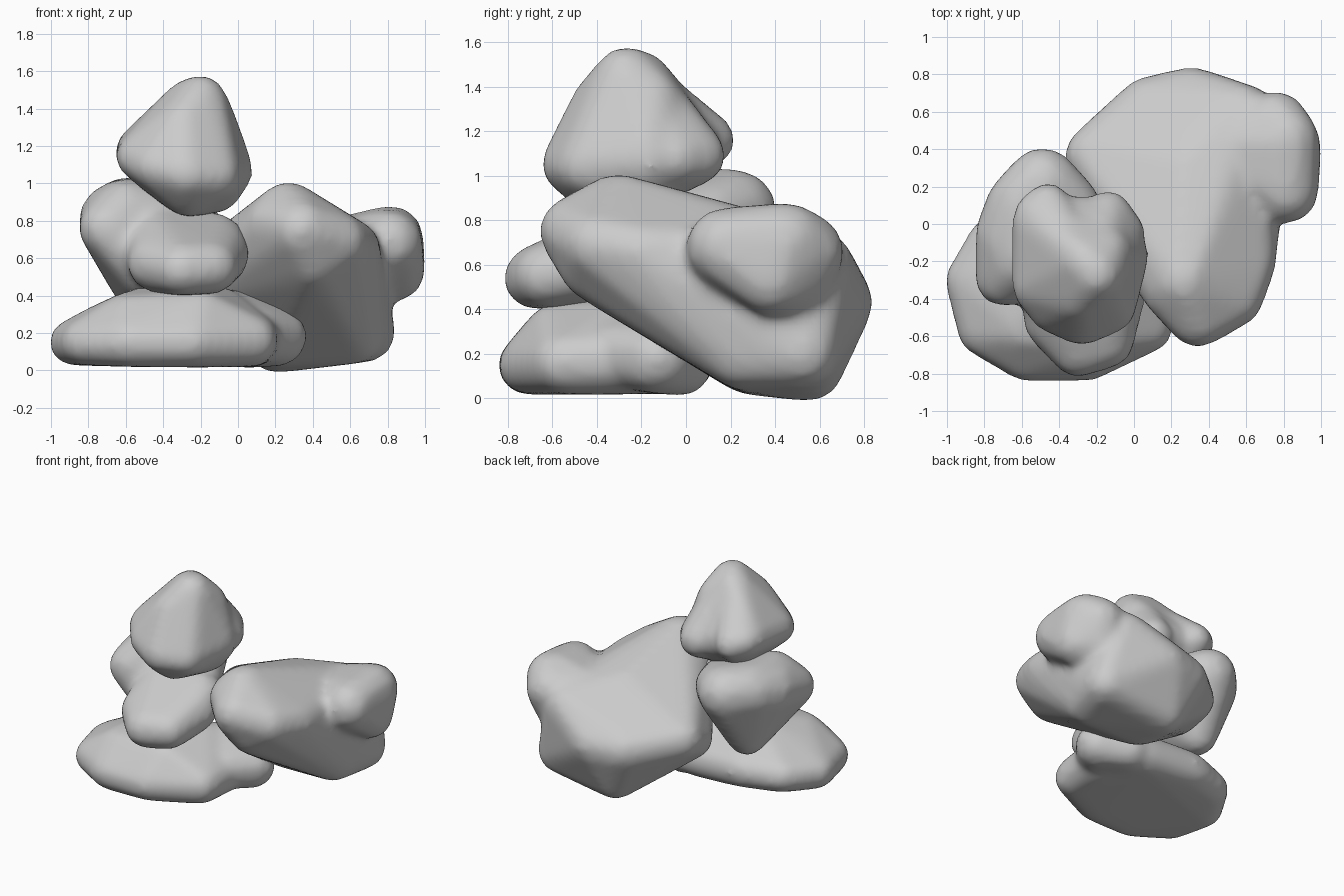
import bpy, bmesh
from mathutils import Euler, Vector

GROW = 0.015  # makes up for what the softening takes away

# directions on a unit ball, reused for every ball
ball_bm = bmesh.new()
bmesh.ops.create_icosphere(ball_bm, subdivisions=2, radius=1.0)
BALL = [v.co.copy() for v in ball_bm.verts]
ball_bm.free()


def rock(name, lobes, voxel=0.026, smooth=14):
    """Each lobe is the hull of small balls (x, y, z, r); lobes are fused and softened."""
    mesh = bpy.data.meshes.new(name)
    for balls in lobes:
        bm = bmesh.new()
        for i, (x, y, z, r) in enumerate(balls):
            turn = Euler((0.37 * i + 0.1, 0.53 * i + 0.2, 0.71 * i)).to_matrix()
            for d in BALL:
                bm.verts.new(Vector((x, y, z)) + turn @ d * (r + GROW))
        bmesh.ops.convex_hull(bm, input=bm.verts[:])
        bmesh.ops.delete(bm, geom=[v for v in bm.verts if not v.link_faces], context='VERTS')
        bmesh.ops.recalc_face_normals(bm, faces=bm.faces[:])
        bm.from_mesh(mesh)
        bm.to_mesh(mesh)
        bm.free()
    ob = bpy.data.objects.new(name, mesh)
    bpy.context.collection.objects.link(ob)
    m = ob.modifiers.new("fuse", 'REMESH')
    m.mode, m.voxel_size, m.use_smooth_shade = 'VOXEL', voxel, True
    s = ob.modifiers.new("soften", 'SMOOTH')
    s.factor, s.iterations = 0.5, smooth
    return ob


# flat stone at the bottom, with a small lobe on the right
rock("base_stone", [
    [(-0.89, -0.30, 0.15, 0.11), (-0.82, -0.58, 0.15, 0.11), (-0.58, -0.71, 0.15, 0.12),
     (-0.25, -0.71, 0.15, 0.12), (0.07, -0.55, 0.16, 0.13), (0.08, -0.30, 0.17, 0.14),
     (-0.60, -0.56, 0.27, 0.13), (-0.20, -0.58, 0.29, 0.13), (-0.45, -0.25, 0.31, 0.14),
     (-0.10, -0.25, 0.30, 0.14), (-0.76, -0.08, 0.17, 0.11), (-0.50, 0.00, 0.18, 0.12),
     (-0.08, -0.02, 0.16, 0.13), (-0.74, -0.38, 0.22, 0.12)],
    [(0.21, -0.13, 0.18, 0.15), (-0.05, -0.15, 0.28, 0.15), (0.03, -0.02, 0.15, 0.13),
     (0.08, -0.30, 0.20, 0.14)],
])

# middle stone: a tall rear lobe tapering down, and a lower front lobe
rock("middle_stone", [
    [(-0.70, -0.29, 0.76, 0.14), (-0.66, -0.05, 0.81, 0.18), (-0.60, 0.10, 0.84, 0.18),
     (-0.49, 0.22, 0.84, 0.18), (-0.34, 0.10, 0.81, 0.15), (-0.22, -0.13, 0.75, 0.14),
     (-0.60, -0.20, 0.86, 0.15), (-0.45, -0.15, 0.52, 0.12), (-0.50, -0.28, 0.52, 0.12),
     (-0.54, 0.04, 0.45, 0.12)],
    [(-0.44, -0.52, 0.57, 0.14), (-0.30, -0.68, 0.54, 0.13), (-0.14, -0.63, 0.55, 0.13),
     (-0.10, -0.38, 0.62, 0.15), (-0.12, -0.27, 0.68, 0.15), (-0.42, -0.25, 0.69, 0.18),
     (-0.35, -0.30, 0.54, 0.12)],
])

# pointed stone on top, with two blunt corners at the rear
rock("top_stone", [
    [(-0.20, -0.27, 1.44, 0.13), (-0.26, -0.20, 1.44, 0.11), (-0.53, -0.34, 1.14, 0.11),
     (-0.53, 0.02, 1.18, 0.11), (-0.44, -0.46, 1.09, 0.11), (-0.28, -0.52, 1.05, 0.12),
     (-0.12, -0.45, 1.04, 0.12), (-0.06, -0.17, 1.07, 0.13), (-0.26, -0.40, 0.95, 0.12),
     (-0.12, -0.18, 0.97, 0.12), (-0.36, -0.10, 1.00, 0.11), (-0.29, -0.39, 1.33, 0.11),
     (-0.15, -0.15, 1.34, 0.12), (-0.28, 0.02, 1.12, 0.12)],
    [(-0.46, 0.10, 1.16, 0.11), (-0.52, 0.05, 1.18, 0.11), (-0.30, -0.18, 1.40, 0.10),
     (-0.40, -0.10, 1.00, 0.10), (-0.25, -0.20, 1.05, 0.12)],
    [(-0.14, 0.05, 1.09, 0.12), (-0.07, -0.05, 1.08, 0.12), (-0.21, -0.20, 1.42, 0.11),
     (-0.16, -0.10, 1.00, 0.10), (-0.25, -0.20, 1.05, 0.12)],
])

# big slab leaning against the stack, with a lobe on its right side
rock("leaning_boulder", [
    [(0.34, -0.50, 0.75, 0.15), (0.27, -0.31, 0.85, 0.15), (0.19, -0.35, 0.78, 0.14),
     (0.54, -0.40, 0.69, 0.14), (0.60, -0.20, 0.65, 0.15), (0.40, -0.42, 0.58, 0.13),
     (0.30, 0.68, 0.43, 0.15), (0.08, 0.63, 0.42, 0.15), (-0.22, 0.37, 0.48, 0.14),
     (-0.21, 0.22, 0.42, 0.13), (0.20, 0.56, 0.13, 0.13), (0.20, 0.28, 0.15, 0.12),
     (0.69, 0.53, 0.20, 0.14), (0.63, 0.25, 0.19, 0.14), (0.58, 0.59, 0.60, 0.15),
     (0.30, 0.30, 0.68, 0.15), (0.58, 0.30, 0.63, 0.15)],
    [(0.84, 0.38, 0.53, 0.15), (0.81, 0.18, 0.68, 0.17), (0.82, 0.45, 0.71, 0.16),
     (0.76, 0.54, 0.66, 0.16), (0.72, 0.50, 0.50, 0.14), (0.50, 0.40, 0.60, 0.20)],
])
